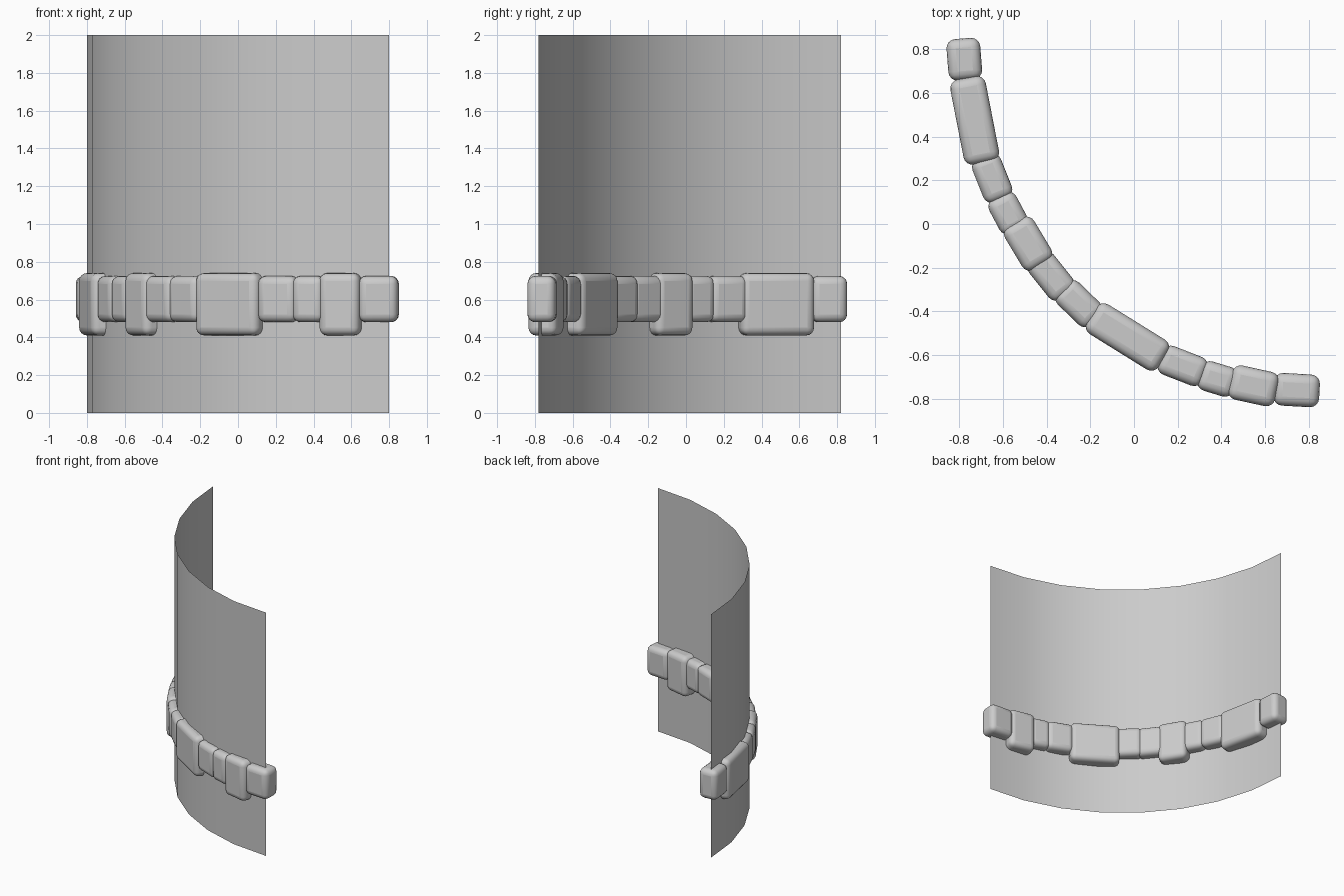
import bpy
import math
from mathutils import Vector

cube = bpy.data.objects.get("Cube")
if cube:
    bpy.data.objects.remove(cube, do_unlink=True)

grey = bpy.data.materials.new("stone grey")
grey.use_nodes = True
GREY = (0.6, 0.6, 0.6, 1)
grey.diffuse_color = GREY
grey.node_tree.nodes["Principled BSDF"].inputs["Base Color"].default_value = GREY


def smooth(obj, angle):
    bpy.ops.object.select_all(action='DESELECT')
    obj.select_set(True)
    bpy.context.view_layer.objects.active = obj
    bpy.ops.object.shade_smooth_by_angle(angle=math.radians(angle))


def curved_wall(radius=1.6, height=2.0, steps=8):
    """Quarter cylinder sheet, open at top and bottom."""
    verts, faces = [], []
    for i in range(steps + 1):
        a = math.pi + i * math.pi / 2 / steps
        x, y = 0.8 + radius * math.cos(a), 0.82 + radius * math.sin(a)
        verts += [(x, y, 0), (x, y, height)]
    for i in range(steps):
        k = 2 * i
        faces.append((k, k + 2, k + 3, k + 1))
    mesh = bpy.data.meshes.new("curved_wall")
    mesh.from_pydata(verts, [], faces)
    mesh.materials.append(grey)
    obj = bpy.data.objects.new("curved_wall", mesh)
    bpy.context.collection.objects.link(obj)
    smooth(obj, 40)


def stone(name, start, end, depth, bottom, top):
    """Rounded block running from start to end in plan."""
    a, b = Vector(start), Vector(end)
    mid, run = (a + b) / 2, b - a
    bpy.ops.mesh.primitive_cube_add(
        size=1, location=(mid.x, mid.y, (bottom + top) / 2),
        rotation=(0, 0, math.atan2(run.y, run.x)))
    obj = bpy.context.object
    obj.name = name
    obj.scale = (run.length, depth, top - bottom)
    bpy.ops.object.transform_apply(location=False, rotation=False, scale=True)
    obj.data.materials.append(grey)
    bevel = obj.modifiers.new("rounded edges", 'BEVEL')
    bevel.width = 0.042
    bevel.segments = 4
    smooth(obj, 60)


curved_wall()

# Band of stones along the wall: start, end, depth, tall or short
stones = [
    ((-0.785, 0.85), (-0.77, 0.66), 0.155, False),
    ((-0.768, 0.67), (-0.692, 0.28), 0.165, True),
    ((-0.69, 0.31), (-0.61, 0.11), 0.14, False),
    ((-0.62, 0.13), (-0.535, -0.03), 0.14, False),
    ((-0.545, 0.01), (-0.425, -0.19), 0.155, True),
    ((-0.45, -0.15), (-0.31, -0.325), 0.14, False),
    ((-0.33, -0.29), (-0.175, -0.44), 0.14, False),
    ((-0.195, -0.415), (0.135, -0.62), 0.16, True),
    ((0.12, -0.61), (0.325, -0.69), 0.14, False),
    ((0.30, -0.685), (0.465, -0.735), 0.14, False),
    ((0.44, -0.718), (0.655, -0.765), 0.16, True),
    ((0.64, -0.755), (0.85, -0.767), 0.15, False),
]
for i, (start, end, depth, tall) in enumerate(stones, 1):
    low, high = (0.41, 0.74) if tall else (0.48, 0.725)
    stone(f"{'tall' if tall else 'short'}_stone_{i}", start, end, depth, low, high)
